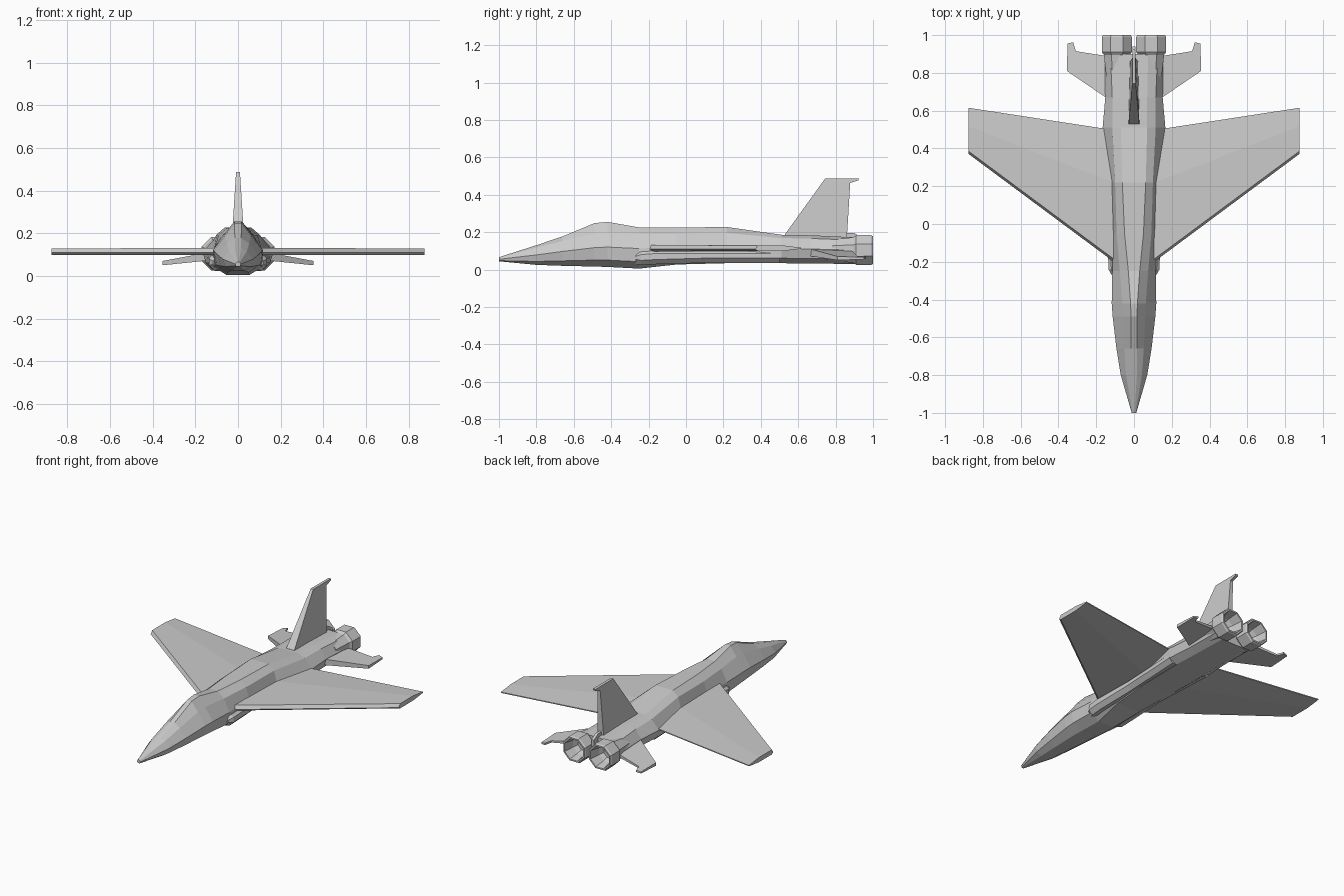
import bpy, bmesh, math


def finish(name, bm, mirror):
    bmesh.ops.recalc_face_normals(bm, faces=bm.faces)
    mesh = bpy.data.meshes.new(name)
    bm.to_mesh(mesh)
    bm.free()
    ob = bpy.data.objects.new(name, mesh)
    bpy.context.collection.objects.link(ob)
    if mirror:
        ob.modifiers.new("Mirror", 'MIRROR')
    return ob


def loft(name, rings, mirror=False):
    """Skin a row of closed rings and cap both ends."""
    bm = bmesh.new()
    rows = [[bm.verts.new(p) for p in ring] for ring in rings]
    n = len(rows[0])
    for a, b in zip(rows, rows[1:]):
        for i in range(n):
            j = (i + 1) % n
            bm.faces.new((a[i], a[j], b[j], b[i]))
    bm.faces.new(rows[0])
    bm.faces.new(rows[-1])
    return finish(name, bm, mirror)


# Fuselage with canopy hump: y, top z, top half width, shoulder half width,
# shoulder z, side half width, lower half width, bottom half width, bottom z
sections = [
    (-1.00, .066, .003, .008, .063, .012, .010, .005, .044),
    (-0.80, .130, .015, .042, .117, .070, .060, .030, .025),
    (-0.66, .177, .015, .052, .153, .093, .080, .040, .020),
    (-0.49, .248, .016, .060, .190, .113, .100, .050, .016),
    (-0.42, .255, .018, .062, .197, .118, .106, .050, .014),
    (-0.25, .225, .030, .075, .190, .115, .112, .055, .005),
    (-0.05, .225, .050, .092, .190, .112, .120, .080, .027),
    (0.22, .227, .062, .100, .195, .118, .125, .095, .034),
    (0.51, .186, .070, .115, .168, .166, .150, .100, .034),
    (0.67, .183, .070, .115, .166, .152, .140, .095, .032),
    (0.90, .172, .075, .125, .157, .155, .140, .090, .030),
]
rings = []
for y, tz, tw, sw, sz, w, lw, bw, bz in sections:
    half = [(tw, tz), (sw, sz), (w, bz + .58 * (sz - bz)),
            (lw, bz + .2 * (sz - bz)), (bw, bz)]
    pts = half + [(-x, z) for x, z in reversed(half)]
    rings.append([(x, y, z) for x, z in pts])
loft("fuselage", rings)

# Air intakes on the lower sides
rings = []
for y, x0, x1, z0, z1 in [(-.27, .08, .118, .030, .085), (-.24, .08, .135, .024, .095),
                          (-.17, .08, .137, .028, .100), (.10, .08, .132, .036, .100),
                          (.50, .08, .152, .036, .100)]:
    rings.append([(x0, y, z0), (x1 - .025, y, z0), (x1, y, z0 + .025),
                  (x1, y, z1 - .015), (x1 - .015, y, z1), (x0, y, z1)])
loft("air_intake", rings, True)

# Main wings
rings = []
for x, le, te, t in [(.06, -.235, .490, .017), (.875, .37, .615, .015)]:
    z = .114
    rings.append([(x, le, z - .005), (x, le + .015, z + t), (x, le + (te - le) * .6, z + t),
                  (x, te, z + .003), (x, te, z - .003),
                  (x, le + (te - le) * .6, z - t), (x, le + .015, z - t)])
loft("main_wing", rings, True)

# Tailplanes with a notched tip, drooping outward
outline = [(.12, .65), (.355, .81), (.352, .955), (.322, .962), (.308, .915), (.12, .885)]
rings = []
for side in (1, -1):
    ring = []
    for x, y in outline:
        f = (x - .12) / .235
        t = .020 - .010 * f
        if y > .88:
            t *= .5
        ring.append((x, y, .094 - .034 * f + side * t))
    rings.append(ring)
loft("tailplane", rings, True)

# Tail fin: y, z, half thickness
fin = [(.52, .165, .030), (.53, .19, .028), (.745, .488, .009), (.925, .488, .009),
       (.922, .477, .009), (.878, .463, .009), (.862, .20, .020), (.862, .165, .021)]
loft("tail_fin", [[(s * t, y, z) for y, z, t in fin] for s in (1, -1)])

# Spine between the engines
spine = [(.80, .09), (.80, .195), (.90, .195), (.94, .17), (.94, .09)]
loft("tail_spine", [[(s * .009, y, z) for y, z in spine] for s in (1, -1)])

# Hollow octagonal engine nozzles
rings = []
for y, r in [(.78, .060), (.895, .074), (.91, .086), (.99, .086), (1.0, .080),
             (1.0, .070), (.93, .058), (.88, .035)]:
    rings.append([(.091 + r * math.cos(math.radians(22.5 + 45 * i)), y,
                   .104 + r * math.sin(math.radians(22.5 + 45 * i))) for i in range(8)])
loft("engine_nozzle", rings, True)
